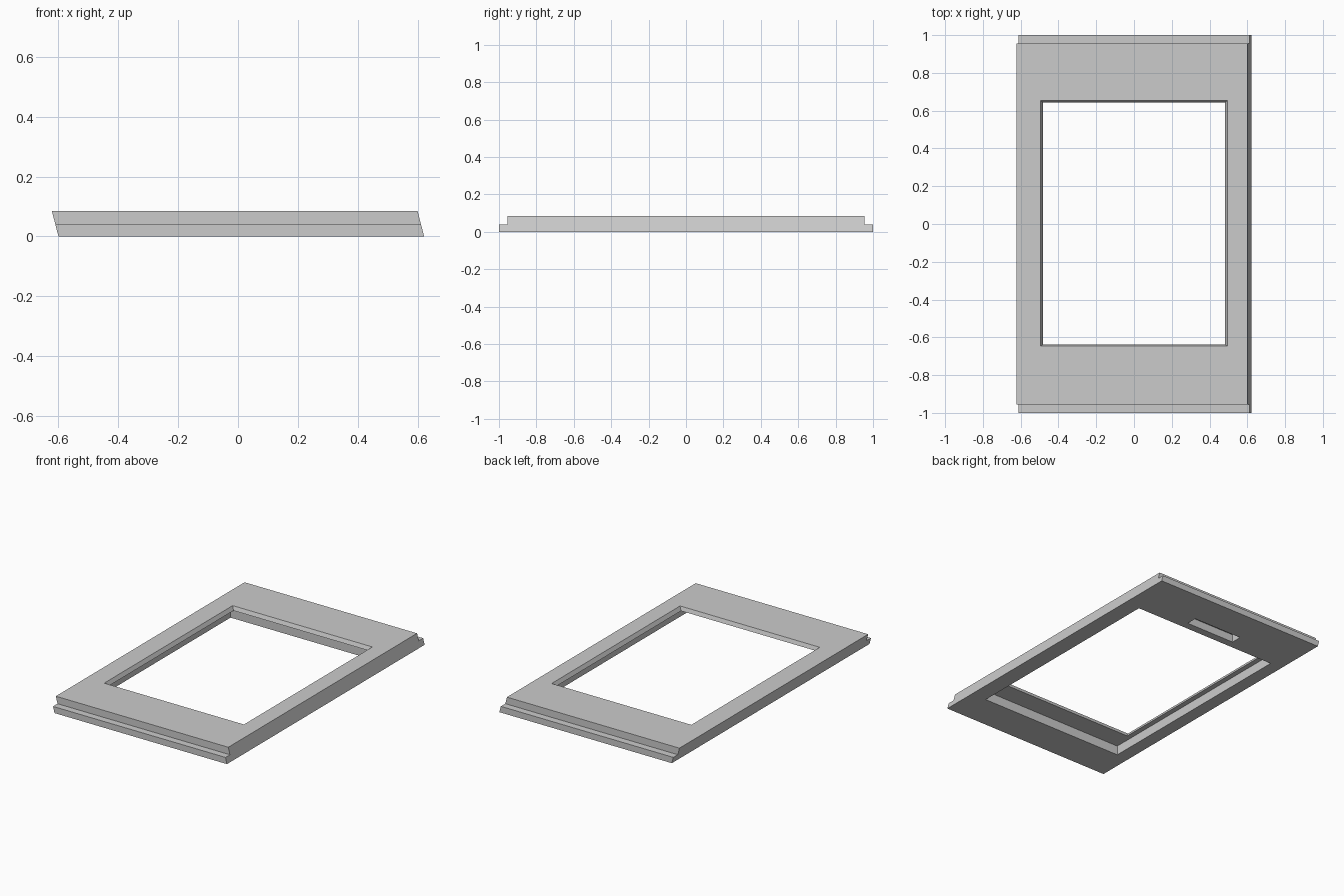
import bpy
import bmesh

cube = bpy.data.objects.get("Cube")
if cube:
    bpy.data.objects.remove(cube, do_unlink=True)

# Plain grey finish
GREY = (0.6, 0.6, 0.6, 1.0)
grey = bpy.data.materials.new("plain_grey")
grey.use_nodes = True
grey.diffuse_color = GREY
grey.node_tree.nodes["Principled BSDF"].inputs["Base Color"].default_value = GREY


def loft(name, start, end):
    """Solid between two matching outlines."""
    bm = bmesh.new()
    a = [bm.verts.new(p) for p in start]
    b = [bm.verts.new(p) for p in end]
    bm.faces.new(a)
    bm.faces.new(b)
    for i in range(len(a)):
        j = (i + 1) % len(a)
        bm.faces.new((a[i], a[j], b[j], b[i]))
    bmesh.ops.recalc_face_normals(bm, faces=bm.faces)
    mesh = bpy.data.meshes.new(name)
    bm.to_mesh(mesh)
    bm.free()
    mesh.materials.append(grey)
    obj = bpy.data.objects.new(name, mesh)
    bpy.context.collection.objects.link(obj)
    return obj


def rectangle(half_x, y0, y1, z):
    return [(-half_x, y0, z), (half_x, y0, z), (half_x, y1, z), (-half_x, y1, z)]


# Panel: stepped ends, with both long sides leaning towards -x
THICK, STEP, LEAN = 0.085, 0.04, 0.022
half = [(1.0, 0), (1.0, STEP), (0.955, STEP), (0.955, THICK)]
profile = half + [(-y, z) for y, z in reversed(half)]


def panel_side(x):
    return [(x - LEAN * z / THICK, y, z) for y, z in profile]


panel = loft("window_panel", panel_side(-0.6), panel_side(0.622))

# Openings: wide pocket underneath, tapered window through the lip, finger slot
cutters = [
    loft("pocket_cutter", rectangle(0.515, -0.77, 0.66, -0.05),
         rectangle(0.515, -0.77, 0.66, 0.06)),
    loft("window_cutter", rectangle(0.469, -0.629, 0.633, 0.035),
         rectangle(0.508, -0.656, 0.663, 0.11)),
    loft("slot_cutter", rectangle(0.175, 0.71, 0.78, -0.05),
         rectangle(0.175, 0.71, 0.78, 0.05)),
]
bpy.context.view_layer.objects.active = panel
for cutter in cutters:
    cutter.hide_render = True
    cut = panel.modifiers.new(cutter.name, "BOOLEAN")
    cut.operation = "DIFFERENCE"
    cut.solver = "EXACT"
    cut.object = cutter
    bpy.ops.object.modifier_apply(modifier=cut.name)
    bpy.data.objects.remove(cutter, do_unlink=True)
